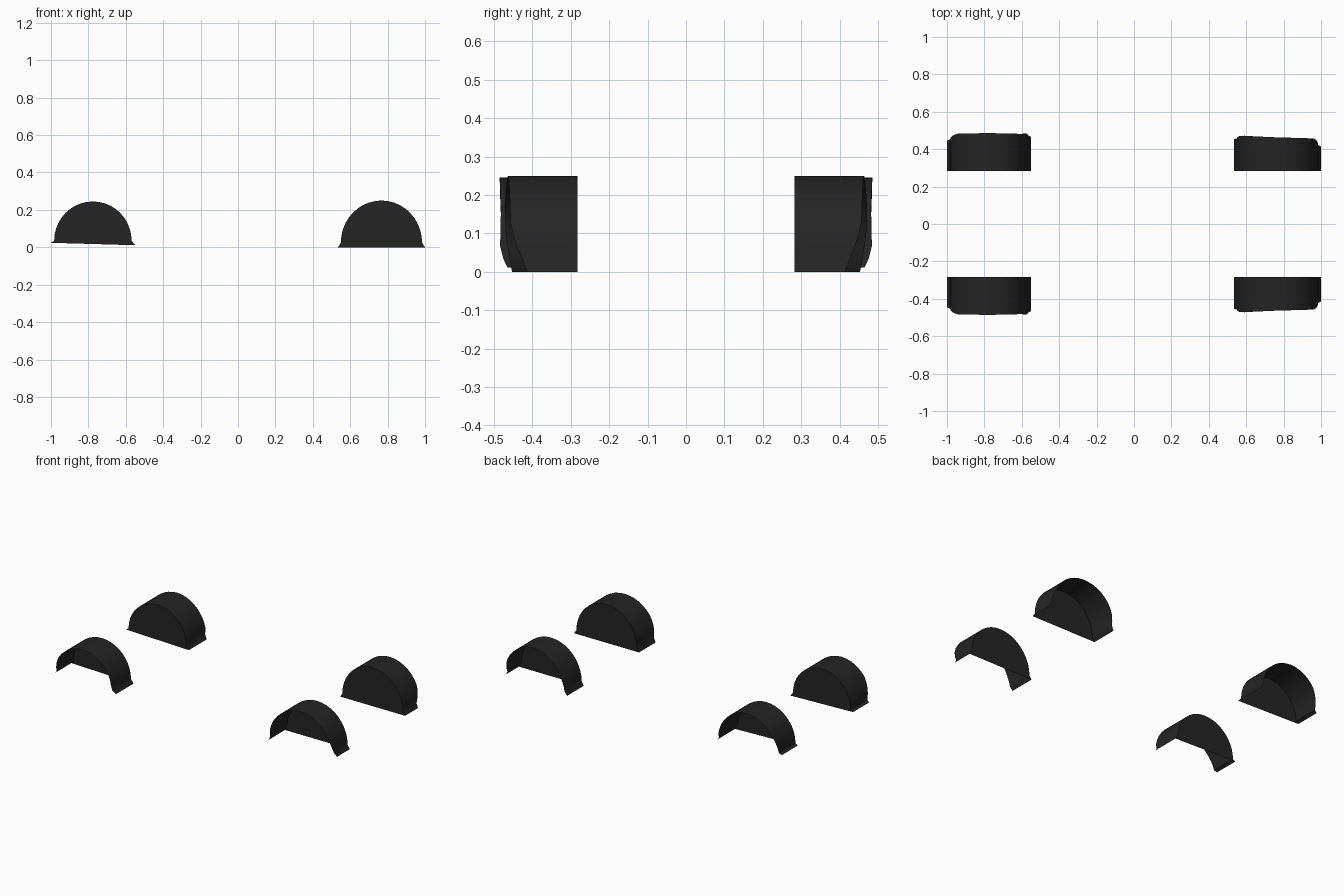
import bpy, bmesh
from math import sin, cos, pi

if "Cube" in bpy.data.objects:
    bpy.data.objects.remove(bpy.data.objects["Cube"])

INNER_Y = 0.283
SEGS = 20

mat = bpy.data.materials.new("black_plastic")
mat.diffuse_color = (0.018, 0.018, 0.018, 1)
mat.use_nodes = True
mat.node_tree.nodes["Principled BSDF"].inputs["Base Color"].default_value = mat.diffuse_color


def lerp_table(table, t):
    for (t0, v0), (t1, v1) in zip(table, table[1:]):
        if t <= t1:
            return v0 + (v1 - v0) * (t - t0) / (t1 - t0)
    return table[-1][1]


def wheel_arch(name, cx, cz, rx, rz, foot_a, foot_b, edge):
    """Arch sheet with flared feet and a closed inner wall; edge gives outer y along the arc."""
    profile = [foot_a]
    for i in range(SEGS + 1):
        t = i / SEGS
        a = pi * (1 - t)
        profile.append((cx + rx * cos(a), cz + rz * sin(a), lerp_table(edge, t)))
    profile.append(foot_b)

    bm = bmesh.new()
    inner = [bm.verts.new((x, -INNER_Y, z)) for x, z, y in profile]
    outer = [bm.verts.new((x, -y, z)) for x, z, y in profile]
    for i in range(len(profile) - 1):
        bm.faces.new((inner[i], outer[i], outer[i + 1], inner[i + 1]))
    bm.faces.new(inner)  # inner wall
    bmesh.ops.recalc_face_normals(bm, faces=bm.faces)
    me = bpy.data.meshes.new(name)
    bm.to_mesh(me)
    bm.free()
    ob = bpy.data.objects.new(name, me)
    bpy.context.collection.objects.link(ob)
    me.materials.append(mat)

    # copy to the other side
    mirror = ob.modifiers.new("other_side", 'MIRROR')
    mirror.use_axis = (False, True, False)
    mirror.use_mirror_merge = False

    bpy.ops.object.select_all(action='DESELECT')
    ob.select_set(True)
    bpy.context.view_layer.objects.active = ob
    bpy.ops.object.shade_smooth_by_angle(angle=0.6)


# arches on the +x end
wheel_arch("wheel_arch_right", 0.767, 0.025, 0.217, 0.225,
           (0.535, 0.0, 0.453), (1.0, 0.0, 0.414),
           [(0, 0.458), (0.1, 0.469), (0.2, 0.472), (0.5, 0.463),
            (0.85, 0.457), (0.93, 0.445), (1, 0.423)])

# arches on the -x end
wheel_arch("wheel_arch_left", -0.776, 0.035, 0.207, 0.21,
           (-1.0, 0.024, 0.446), (-0.55, 0.011, 0.465),
           [(0, 0.453), (0.1, 0.47), (0.2, 0.483), (0.5, 0.486),
            (0.8, 0.482), (0.95, 0.484), (1, 0.476)])
